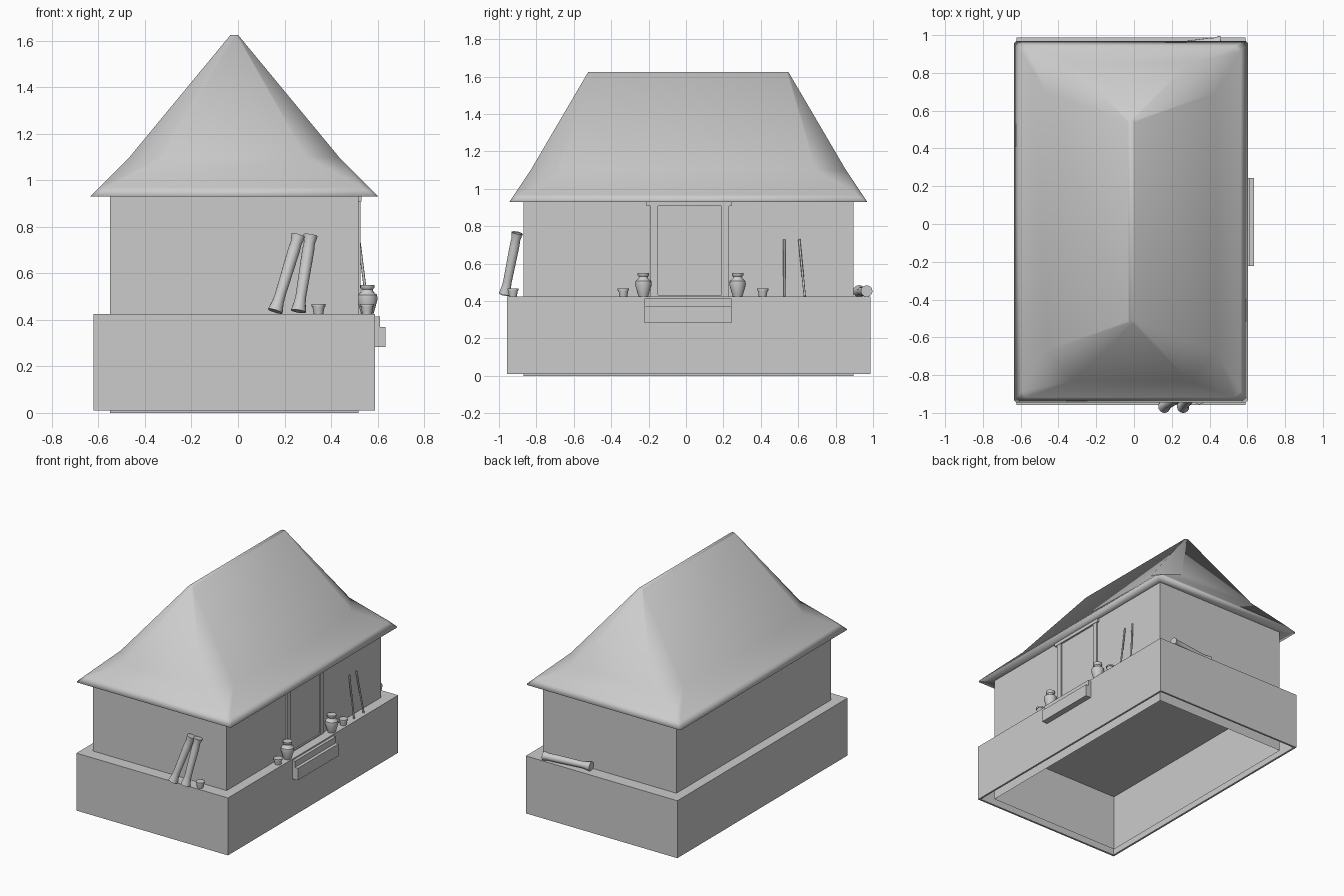
import bpy, bmesh
from math import pi, cos, sin
from mathutils import Vector

cube = bpy.data.objects.get("Cube")
if cube:
    bpy.data.objects.remove(cube, do_unlink=True)

GRAY = (0.6, 0.6, 0.6, 1)
mat = bpy.data.materials.new("plain gray")
mat.use_nodes = True
mat.diffuse_color = GRAY
mat.node_tree.nodes["Principled BSDF"].inputs["Base Color"].default_value = GRAY


def finish(name, bm, smooth=None):
    """Turn a bmesh into a named object; smooth is the sharp-edge angle."""
    bmesh.ops.recalc_face_normals(bm, faces=bm.faces)
    mesh = bpy.data.meshes.new(name)
    bm.to_mesh(mesh)
    bm.free()
    mesh.materials.append(mat)
    obj = bpy.data.objects.new(name, mesh)
    bpy.context.collection.objects.link(obj)
    if smooth:
        bpy.ops.object.select_all(action="DESELECT")
        obj.select_set(True)
        bpy.context.view_layer.objects.active = obj
        bpy.ops.object.shade_smooth_by_angle(angle=smooth)
    return obj


def box(name, lo, hi, open_bottom=False):
    lo, hi = Vector(lo), Vector(hi)
    bm = bmesh.new()
    bmesh.ops.create_cube(bm, size=1)
    bmesh.ops.scale(bm, vec=hi - lo, verts=bm.verts)
    bmesh.ops.translate(bm, vec=(lo + hi) / 2, verts=bm.verts)
    if open_bottom:
        bottom = min(bm.faces, key=lambda f: f.calc_center_median().z)
        bmesh.ops.delete(bm, geom=[bottom], context="FACES_ONLY")
    return finish(name, bm)


def loft(bm, rings, cap_start=True, cap_end=True):
    """Bridge consecutive rings of points with quads."""
    loops = [[bm.verts.new(p) for p in ring] for ring in rings]
    n = len(loops[0])
    for a, b in zip(loops, loops[1:]):
        for i in range(n):
            j = (i + 1) % n
            bm.faces.new((a[i], a[j], b[j], b[i]))
    if cap_start:
        bm.faces.new(loops[0])
    if cap_end:
        bm.faces.new(loops[-1])


def turned(name, start, end, profile, sides=16):
    """Round part along start-end; profile is (fraction of length, radius)."""
    start, end = Vector(start), Vector(end)
    axis = end - start
    turn = Vector((0, 0, 1)).rotation_difference(axis)
    rings = []
    for t, r in profile:
        rings.append([start + axis * t + turn @ Vector(
            (r * cos(2 * pi * i / sides), r * sin(2 * pi * i / sides), 0))
            for i in range(sides)])
    bm = bmesh.new()
    loft(bm, rings)
    return finish(name, bm, 0.8)


# Plinth shell and house walls, both open underneath
plinth = box("plinth", (-0.622, -0.957, 0.01), (0.59, 0.987, 0.425), True)
shell = plinth.modifiers.new("thickness", "SOLIDIFY")
shell.thickness = 0.02
shell.offset = -1
box("walls", (-0.55, -0.868, 0), (0.517, 0.895, 0.935), True)

# Thatched hip roof: chamfered rings from the underside up to the ridge
CX, CY = -0.016, 0.0125


def roof_ring(hx, hy, cx, cy, z):
    quarter = [(hx, hy - cy), (hx - cx, hy)]
    pts = quarter + [(-x, y) for x, y in reversed(quarter)]
    pts += [(-x, -y) for x, y in pts]
    return [(CX + x, CY + y, z) for x, y in pts]


bm = bmesh.new()
loft(bm, [roof_ring(0.52, 0.87, 0.01, 0.01, 0.934),
          roof_ring(0.619, 0.957, 0.012, 0.012, 0.93),
          roof_ring(0.58, 0.93, 0.03, 0.03, 0.97),
          roof_ring(0.45, 0.843, 0.14, 0.16, 1.1),
          roof_ring(0.016, 0.535, 0.008, 0.01, 1.625)])
finish("thatched_roof", bm, pi)

# Doorway frame and steps
for side, y in (("right", -0.17), ("left", 0.21)):
    box(side + "_door_post", (0.5, y - 0.02, 0.425), (0.527, y + 0.02, 0.91))
box("door_lintel", (0.5, -0.212, 0.908), (0.53, 0.242, 0.932))
box("door_sill", (0.5, -0.19, 0.42), (0.527, 0.23, 0.432))
box("upper_step", (0.58, -0.222, 0.37), (0.611, 0.244, 0.415))
box("lower_step", (0.58, -0.222, 0.283), (0.634, 0.244, 0.37))

# Vases and cups standing on the plinth
VASE = [(0, 0.026), (0.1, 0.03), (0.5, 0.044), (0.66, 0.042), (0.76, 0.026),
        (0.84, 0.024), (0.9, 0.031), (1, 0.031)]
for side, y in (("right", -0.228), ("left", 0.276)):
    turned(side + "_vase", (0.556, y, 0.425), (0.556, y, 0.55), VASE)
CUP = [(0, 0.021), (0.75, 0.026), (0.76, 0.03), (1, 0.03)]
for side, x, y in (("right", 0.555, -0.335), ("left", 0.555, 0.41),
                   ("front", 0.346, -0.925)):
    turned(side + "_cup", (x, y, 0.425), (x, y, 0.468), CUP)

# Two sticks leaning on the wall
for i, (y0, y1) in enumerate(((0.525, 0.525), (0.635, 0.605))):
    turned(f"stick_{i + 1}", (0.56, y0, 0.425), (0.522, y1, 0.73),
           [(0, 0.006), (1, 0.006)], 8)

# Long drums: two leaning on the front wall, one lying at the back
DRUM = [(0, 0.033), (0.12, 0.025), (0.2, 0.023), (0.8, 0.026),
        (0.9, 0.024), (1, 0.031)]
turned("leaning_drum_1", (0.16, -0.968, 0.437), (0.26, -0.903, 0.763), DRUM)
turned("leaning_drum_2", (0.26, -0.968, 0.437), (0.312, -0.903, 0.763), DRUM)
turned("lying_drum", (0.11, 0.925, 0.452), (0.46, 0.966, 0.453), DRUM)
